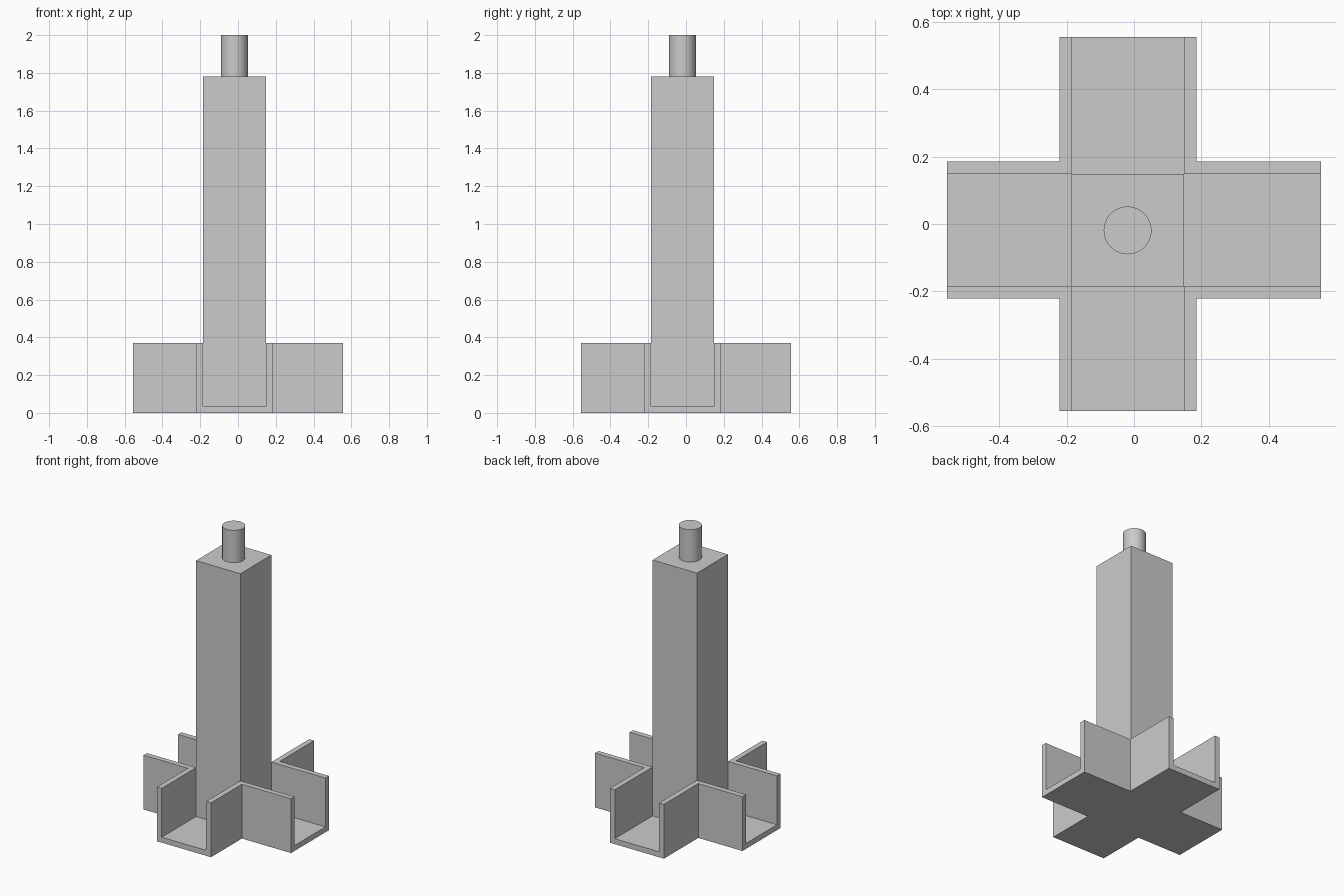
import bpy
import bmesh
import math

cube = bpy.data.objects.get("Cube")
if cube:
    bpy.data.objects.remove(cube, do_unlink=True)

GREY = (0.6, 0.6, 0.6, 1)
grey = bpy.data.materials.new("light_grey")
grey.use_nodes = True
grey.diffuse_color = GREY
grey.node_tree.nodes["Principled BSDF"].inputs["Base Color"].default_value = GREY

FLOOR, RIM, SHOULDER, TOP = 0.037, 0.37, 1.78, 2.0
# Grid lines across the base: arm end, wall, channel, wall, arm end
LINES = [-0.555, -0.222, -0.186, 0.148, 0.185, 0.555]
LOW, HIGH = LINES[2], LINES[3]
MIDDLE = (LOW + HIGH) / 2


def finish(name, bm):
    bmesh.ops.recalc_face_normals(bm, faces=bm.faces)
    mesh = bpy.data.meshes.new(name)
    bm.to_mesh(mesh)
    bm.free()
    obj = bpy.data.objects.new(name, mesh)
    bpy.context.collection.objects.link(obj)
    mesh.materials.append(grey)
    return obj


def raise_faces(bm, faces, height):
    """Extrude faces straight up to a height and return the new top faces."""
    geom = bmesh.ops.extrude_face_region(bm, geom=faces, use_keep_orig=True)["geom"]
    for v in geom:
        if isinstance(v, bmesh.types.BMVert):
            v.co.z = height
    return [f for f in geom if isinstance(f, bmesh.types.BMFace)]


# Cross-shaped base: a floor with L-shaped walls in the four inner corners
bm = bmesh.new()
cells = []
for i in range(5):
    for j in range(5):
        if i in (1, 2, 3) or j in (1, 2, 3):
            corners = [(i, j), (i + 1, j), (i + 1, j + 1), (i, j + 1)]
            cells.append(bm.faces.new(
                [bm.verts.new((LINES[a], LINES[b], 0)) for a, b in corners]))
bmesh.ops.remove_doubles(bm, verts=bm.verts, dist=0.001)
floor = raise_faces(bm, list(bm.faces), FLOOR)
walls = []
for f in floor:
    c = f.calc_center_median()
    if not (LOW < c.x < HIGH or LOW < c.y < HIGH):
        walls.append(f)
raise_faces(bm, walls, RIM)
# The floor keeps its underside; faces buried below the walls are removed
bmesh.ops.delete(bm, geom=walls, context='FACES_ONLY')
bmesh.ops.dissolve_limit(bm, angle_limit=math.radians(1),
                         verts=bm.verts, edges=bm.edges)
finish("cross_base", bm)

# Square column standing in the middle of the base
bm = bmesh.new()
bmesh.ops.create_cube(bm, size=1)
for v in bm.verts:
    v.co.x = HIGH if v.co.x > 0 else LOW
    v.co.y = HIGH if v.co.y > 0 else LOW
    v.co.z = SHOULDER if v.co.z > 0 else FLOOR
finish("column", bm)

# Round pin on top of the column
bm = bmesh.new()
bmesh.ops.create_cone(bm, cap_ends=True, segments=48, radius1=0.071,
                      radius2=0.071, depth=TOP - SHOULDER)
bmesh.ops.translate(bm, verts=bm.verts,
                    vec=(MIDDLE, MIDDLE, (TOP + SHOULDER) / 2))
pin = finish("top_pin", bm)
bpy.ops.object.select_all(action='DESELECT')
pin.select_set(True)
bpy.context.view_layer.objects.active = pin
bpy.ops.object.shade_smooth_by_angle(angle=math.radians(30))
